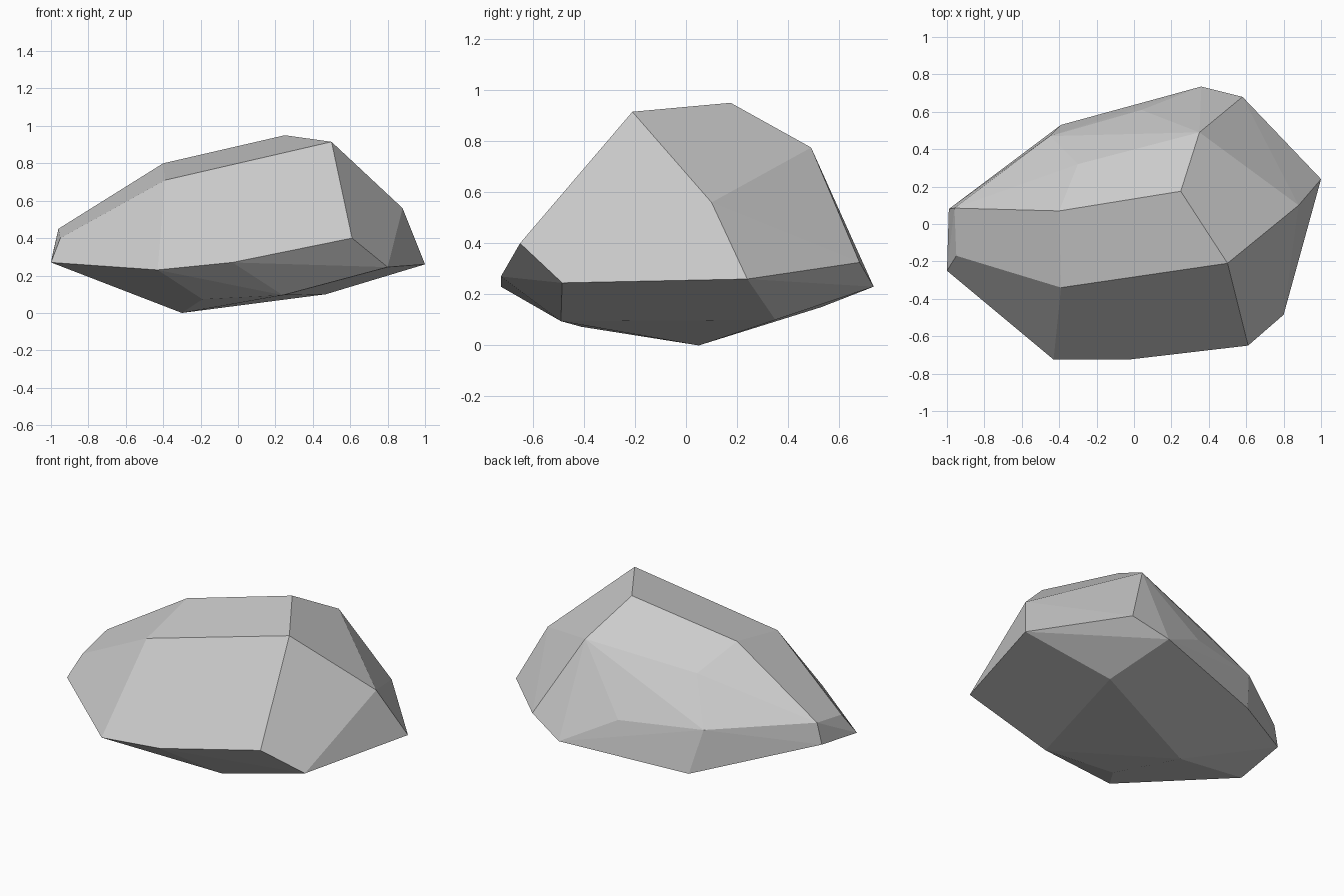
import bpy, bmesh, math

if "Cube" in bpy.data.objects:
    bpy.data.objects.remove(bpy.data.objects["Cube"])

# Corner points of the faceted boulder, grouped by height
crown = [(-.39, -.34, .71), (.50, -.21, .915), (.25, .175, .95), (-.40, .07, .80),
         (-.30, .32, .67), (.35, .49, .775), (.88, .10, .56)]
left_end = [(-.95, -.17, .40), (-.96, .085, .45), (-.99, .08, .32), (-1, -.25, .27)]
girdle = [(-.43, -.725, .23), (-.03, -.725, .27), (.61, -.65, .40), (.80, -.485, .245),
          (1, .24, .26), (.58, .68, .325), (.36, .735, .23),
          (.04, .61, .40), (-.45, .47, .415)]
underside = [(-.39, .53, .15), (-.30, .05, 0), (.47, .35, .10),
             (.24, -.49, .095), (-.19, -.41, .073)]

# Wrap the corners in a hull and merge nearly flat triangles into facets
bm = bmesh.new()
for p in crown + left_end + girdle + underside:
    bm.verts.new(p)
bmesh.ops.convex_hull(bm, input=bm.verts[:])
bmesh.ops.dissolve_limit(bm, angle_limit=math.radians(2.5),
                         verts=bm.verts[:], edges=bm.edges[:])
bmesh.ops.recalc_face_normals(bm, faces=bm.faces[:])

mesh = bpy.data.meshes.new("boulder")
bm.to_mesh(mesh)
bm.free()
boulder = bpy.data.objects.new("boulder", mesh)
bpy.context.collection.objects.link(boulder)
